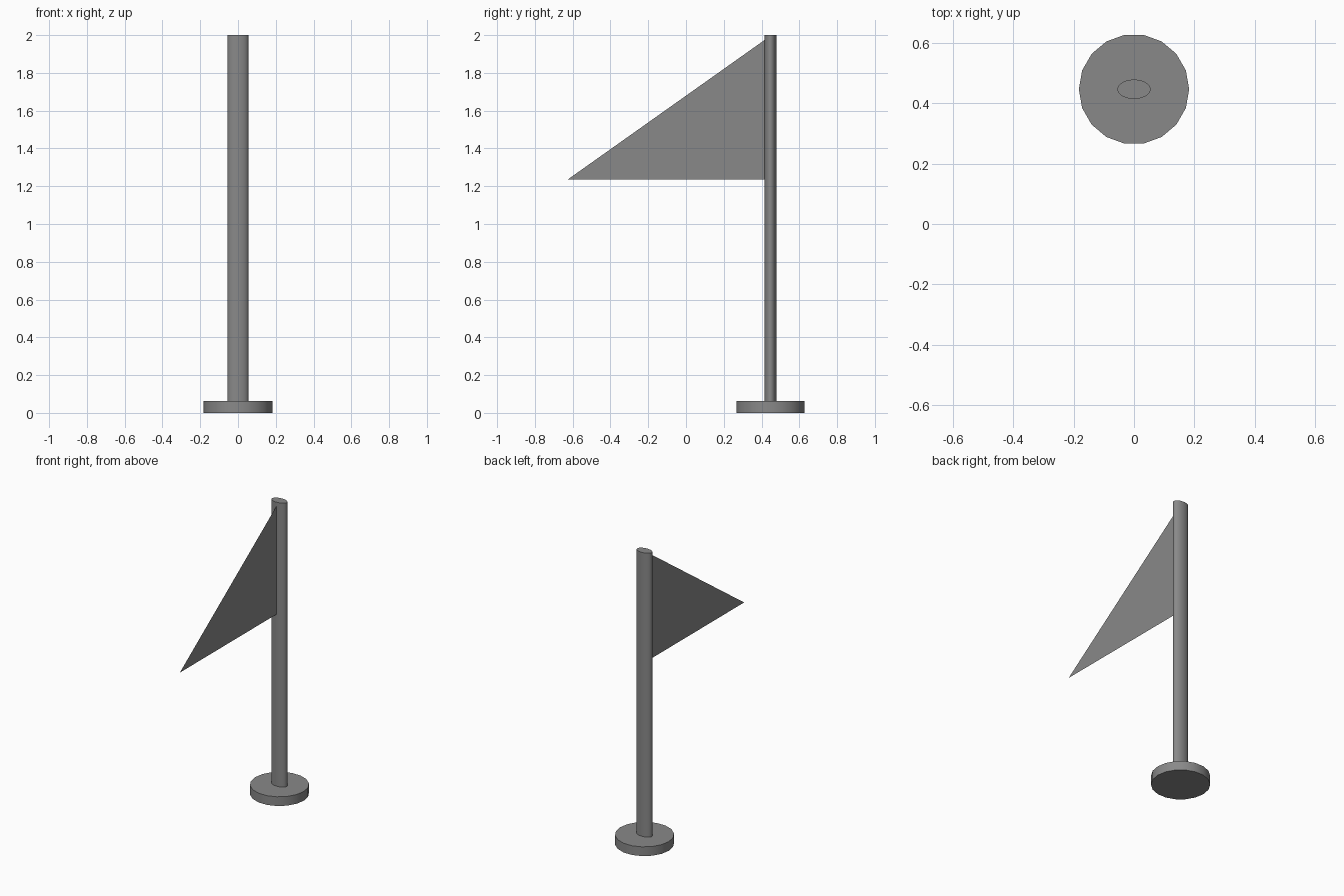
import bpy
import math

cube = bpy.data.objects.get("Cube")
if cube:
    bpy.data.objects.remove(cube, do_unlink=True)

POLE_Y = 0.447

# One grey for every part
grey = bpy.data.materials.new("mid grey")
grey.use_nodes = True
colour = (0.25, 0.25, 0.25, 1)
grey.diffuse_color = colour
grey.node_tree.nodes["Principled BSDF"].inputs["Base Color"].default_value = colour


def cylinder(name, rx, ry, bottom, top, sides):
    """Upright elliptical cylinder, first corner on +x."""
    bpy.ops.mesh.primitive_cylinder_add(
        vertices=sides, radius=1, depth=top - bottom,
        location=(0, POLE_Y, (bottom + top) / 2),
        rotation=(0, 0, math.pi / 2))
    obj = bpy.context.object
    obj.name = name
    bpy.ops.object.transform_apply(location=False, rotation=True, scale=False)
    obj.scale = (rx, ry, 1)
    bpy.ops.object.transform_apply(location=False, rotation=False, scale=True)
    bpy.ops.object.shade_smooth_by_angle(angle=math.radians(35))
    obj.data.materials.append(grey)
    return obj


# Round foot and flattened pole
cylinder("base", 0.183, 0.183, 0, 0.063, 18)
cylinder("pole", 0.055, 0.032, 0.05, 2, 36)

# Thin triangular pennant, its hoist edge just inside the pole
mesh = bpy.data.meshes.new("pennant")
mesh.from_pydata([(0, -0.627, 1.235), (0, 0.43, 1.235), (0, 0.43, 1.984)],
                 [], [(0, 1, 2)])
mesh.materials.append(grey)
pennant = bpy.data.objects.new("pennant", mesh)
bpy.context.collection.objects.link(pennant)
